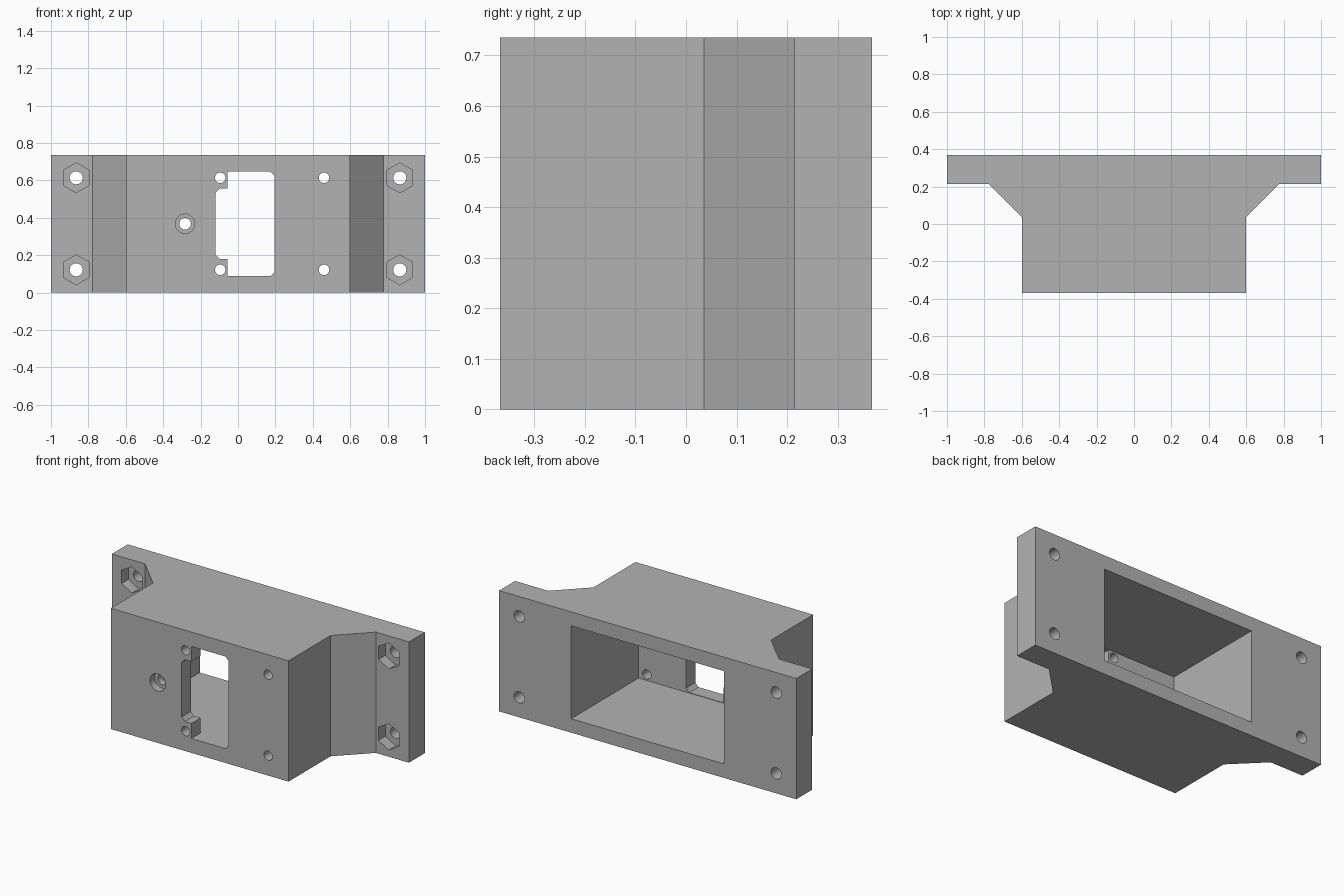
import bpy, bmesh, math
from mathutils import Vector

cube = bpy.data.objects.get("Cube")
if cube:
    bpy.data.objects.remove(cube, do_unlink=True)

HEIGHT, BACK, FRONT = 0.735, 0.368, -0.368
FLANGE_FRONT, POCKET_FLOOR = 0.215, -0.28

grey = bpy.data.materials.new("matte grey")
grey.use_nodes = True
colour = (0.45, 0.45, 0.45, 1)
grey.diffuse_color = colour
grey.node_tree.nodes["Principled BSDF"].inputs["Base Color"].default_value = colour


def prism(name, base, offset):
    """Extrude a flat outline along an offset vector."""
    bm = bmesh.new()
    face = bm.faces.new([bm.verts.new(p) for p in base])
    moved = bmesh.ops.extrude_face_region(bm, geom=[face])["geom"]
    bmesh.ops.translate(bm, vec=Vector(offset),
                        verts=[v for v in moved if isinstance(v, bmesh.types.BMVert)])
    bmesh.ops.recalc_face_normals(bm, faces=bm.faces)
    mesh = bpy.data.meshes.new(name)
    bm.to_mesh(mesh)
    bm.free()
    mesh.materials.append(grey)
    obj = bpy.data.objects.new(name, mesh)
    bpy.context.collection.objects.link(obj)
    return obj


def cut(outline, y0, y1):
    """Remove an x-z outline from the housing between two depths."""
    cutter = prism("cutter", [(x, y0, z) for x, z in outline], (0, y1 - y0, 0))
    cutter.hide_render = True
    mod = housing.modifiers.new("cut", "BOOLEAN")
    mod.operation, mod.solver, mod.object = "DIFFERENCE", "EXACT", cutter
    bpy.ops.object.modifier_apply(modifier=mod.name)
    bpy.data.objects.remove(cutter, do_unlink=True)


def ring(x, z, radius, sides=32):
    """Regular polygon with a corner pointing up."""
    steps = [2 * math.pi * i / sides for i in range(sides)]
    return [(x + radius * math.sin(a), z + radius * math.cos(a)) for a in steps]


def box(x0, x1, z0, z1):
    return [(x0, z0), (x1, z0), (x1, z1), (x0, z1)]


# Housing body with mounting flanges, a mirrored plan extruded upward
half = [(0.598, FRONT), (0.598, 0.036), (0.777, FLANGE_FRONT),
        (1, FLANGE_FRONT), (1, BACK)]
plan = half + [(-x, y) for x, y in reversed(half)]
housing = prism("housing", [(x, y, 0) for x, y in plan], (0, 0, HEIGHT))
bpy.context.view_layer.objects.active = housing
housing.select_set(True)

# Rear pocket
cut(box(-0.515, 0.515, 0.085, 0.65), POCKET_FLOOR, 0.5)

# Front window with clipped corners and a side bay, symmetric about mid height
mid, clip = HEIGHT / 2, 0.022
upper = [(0.195, 0.28 - clip), (0.195 - clip, 0.28), (-0.056, 0.28),
         (-0.056, 0.188), (-0.121 + clip, 0.188), (-0.121, 0.188 - clip)]
window = [(x, mid + h) for x, h in upper] + [(x, mid - h) for x, h in reversed(upper)]
cut(window, -0.5, -0.2)

# Small screw holes around the window
for x in (-0.095, 0.46):
    for side in (-1, 1):
        cut(ring(x, mid + side * 0.246, 0.028), -0.5, -0.2)

# Counterbored hole
cut(ring(-0.283, mid, 0.031), -0.5, -0.2)
cut(ring(-0.283, mid, 0.052), -0.5, FRONT + 0.045)

# Flange bolt holes with hexagonal nut recesses
for x in (-0.865, 0.865):
    for side in (-1, 1):
        z = mid + side * 0.246
        cut(ring(x, z, 0.035), 0.1, 0.5)
        cut(ring(x, z, 0.08, 6), 0.1, FLANGE_FRONT + 0.065)

bpy.ops.object.shade_smooth_by_angle(angle=math.radians(30))
